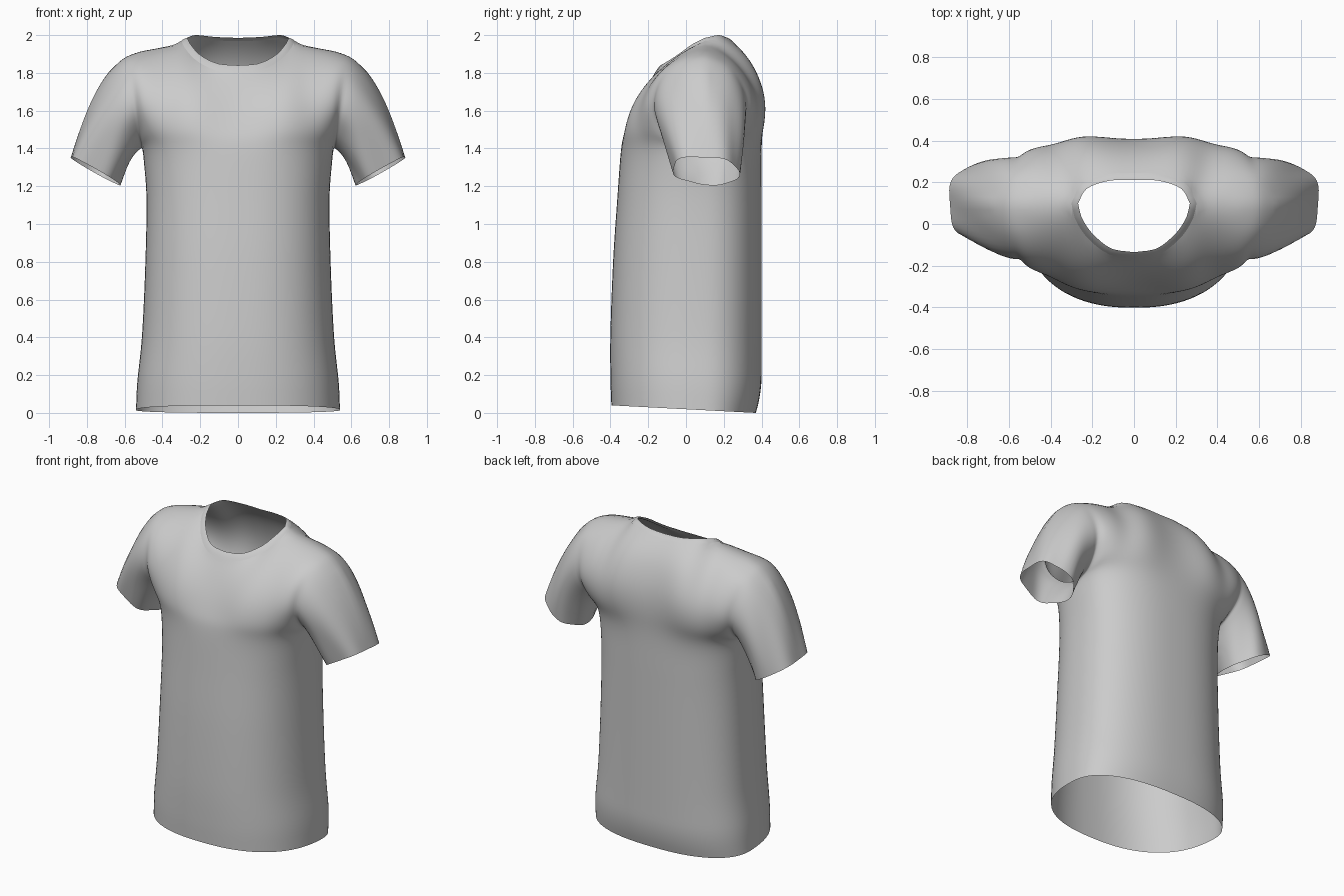
import bpy, bmesh, math
from mathutils import Vector

if "Cube" in bpy.data.objects:
    bpy.data.objects.remove(bpy.data.objects["Cube"])

N = 24  # segments across each half panel
H = N // 2


def curve(points, n):
    """Smooth curve through points, resampled to n equal-length segments."""
    p = [Vector(q) for q in points]
    p = [2 * p[0] - p[1]] + p + [2 * p[-1] - p[-2]]
    dense = []
    for i in range(1, len(p) - 2):
        a, b, c, d = p[i - 1:i + 3]
        for k in range(20):
            t = k / 20
            dense.append(0.5 * (2 * b + (c - a) * t + (2 * a - 5 * b + 4 * c - d) * t * t
                                + (3 * b - a - 3 * c + d) * t ** 3))
    dense.append(p[-2])
    dist = [0.0]
    for a, b in zip(dense, dense[1:]):
        dist.append(dist[-1] + (b - a).length)
    out, j = [], 0
    for k in range(n + 1):
        s = dist[-1] * k / n
        while j < len(dense) - 2 and dist[j + 1] < s:
            j += 1
        f = (s - dist[j]) / max(dist[j + 1] - dist[j], 1e-9)
        out.append(dense[j].lerp(dense[j + 1], min(f, 1)))
    return out


def coons(bottom, top, left, right):
    """Rows of points filling four boundary curves."""
    rows, m, n = [], len(left) - 1, len(bottom) - 1
    for j in range(m + 1):
        v = j / m
        w = v ** 1.3
        row = []
        for i in range(n + 1):
            u = i / n
            corner = (bottom[0].lerp(bottom[n], u)).lerp(top[0].lerp(top[n], u), w)
            row.append(bottom[i].lerp(top[i], w) + left[j].lerp(right[j], u) - corner)
        rows.append(row)
    return rows


def flip(v):
    return Vector((-v.x, v.y, v.z))


def relax(bm, steps, test):
    """Fair the chosen vertices (curvature flow, so the form does not shrink)."""
    edge = {v for e in bm.edges if e.is_boundary and max(w.co.x for w in e.verts) > .001
            for v in e.verts}
    near = {}
    for v in bm.verts:
        if v not in edge:
            others = [e.other_vert(v) for e in v.link_edges]
            mid = v.co.x < .001  # on the centre plane, add mirrored neighbours
            near[v] = [(o, False) for o in others] + \
                      [(o, True) for o in others if mid and o.co.x > .001]
    free = [v for v in near if test(v.co)]
    for _ in range(steps):
        lap = {v: sum((flip(o.co) if m else o.co for o, m in ns), Vector()) / len(ns) - v.co
               for v, ns in near.items()}
        for v in free:
            ls = [flip(lap[o]) if m else lap[o] for o, m in near[v] if o in lap]
            v.co -= .35 * (sum(ls, Vector()) / len(ls) - lap[v])


def build(name, grids, ref, relaxing=()):
    """Mesh the point grids, relax, face them away from ref, mirror across x."""
    bm = bmesh.new()
    for rows in grids:
        vs = [[bm.verts.new(p) for p in row] for row in rows]
        for r, s in zip(vs, vs[1:]):
            for i in range(len(r) - 1):
                bm.faces.new((r[i], r[i + 1], s[i + 1], s[i]))
    bmesh.ops.remove_doubles(bm, verts=bm.verts, dist=0.0005)
    for steps, test in relaxing:
        relax(bm, steps, test)
    bmesh.ops.recalc_face_normals(bm, faces=bm.faces)
    if sum(f.normal.dot(f.calc_center_median() - Vector(ref)) * f.calc_area() for f in bm.faces) < 0:
        bmesh.ops.reverse_faces(bm, faces=bm.faces)
    me = bpy.data.meshes.new(name)
    bm.to_mesh(me)
    bm.free()
    me.shade_smooth()
    ob = bpy.data.objects.new(name, me)
    bpy.context.collection.objects.link(ob)
    ob.modifiers.new("mirror", 'MIRROR').merge_threshold = 0.0005


def spow(v, e):
    return math.copysign(abs(v) ** e, v)


# Lower body: half sections (half width, front y, z) from hem to chest
SIDE_Y = 0.08
profile = curve([(.54, -.395, 0), (.533, -.4, .15), (.508, -.4, .4),
                 (.49, -.385, .8), (.485, -.362, 1.15), (.505, -.345, 1.4)], 36)
body_rows = []
for w, front, z in profile:
    back = .4 - .03 * max(0, 1 - z / .2) ** 2
    row = []
    for i in range(2 * N + 1):
        a = math.pi * (i / (2 * N) - .5)
        e = 2 / 2.4
        depth = SIDE_Y - front if i <= N else back - SIDE_Y
        y = SIDE_Y + depth * spow(math.sin(a), e)
        tilt = .04 * (back - y) / (back - front) * (1 - z / 1.4)
        row.append(Vector((w * max(math.cos(a), 0) ** e if 0 < i < 2 * N else 0, y, z + tilt)))
    body_rows.append(row)
chest_front = body_rows[-1][:N + 1]
chest_back = body_rows[-1][N:][::-1]

# Neck, shoulder, armhole and centre lines
neck_front = curve([(0, -.165, 1.8), (.12, -.145, 1.815), (.22, -.07, 1.865),
                    (.28, .02, 1.93), (.3, .1, 1.97)], H)
neck_back = curve([(0, .245, 1.968), (.13, .238, 1.972), (.25, .19, 1.98), (.3, .1, 1.97)], H)
shoulder = curve([(.3, .1, 1.97), (.42, .105, 1.942), (.52, .1, 1.917), (.59, .1, 1.89)], H)
arm_front = curve([(.505, .08, 1.4), (.515, -.06, 1.46), (.535, -.165, 1.6),
                   (.555, -.14, 1.76), (.575, -.03, 1.862), (.59, .1, 1.89)], N)
arm_back = curve([(.505, .08, 1.4), (.515, .21, 1.45), (.54, .31, 1.57),
                  (.56, .31, 1.7), (.58, .23, 1.83), (.59, .1, 1.89)], N)
mid_front = curve([(0, -.345, 1.4), (0, -.32, 1.48), (0, -.26, 1.61),
                   (0, -.2, 1.73), (0, -.165, 1.8)], N)
mid_back = curve([(0, .4, 1.4), (0, .4, 1.6), (0, .372, 1.75),
                  (0, .315, 1.88), (0, .245, 1.968)], N)
yoke_front = coons(chest_front, neck_front + shoulder[1:], mid_front, arm_front)
yoke_back = coons(chest_back, neck_back + shoulder[1:], mid_back, arm_back)

# Sleeves: armhole loop swept down to the cuff
armhole = arm_front[::-1] + arm_back[1:]
sleeve_rows = []
M = 20
for k in range(M + 1):
    t = k / M
    row = []
    for i, p in enumerate(armhole):
        a = 2 * math.pi * i / (2 * N)
        c, s = spow(math.cos(a), .85), spow(math.sin(a), .85)
        cuff = Vector((.757 + .13 * c, .105 - .175 * s, 1.282 + .073 * c + .012 * s))
        ctrl = p + Vector((.105 + .05 * math.cos(a), 0, -.06 - .03 * math.cos(a)))
        q = p * (1 - t) ** 2 + ctrl * 2 * t * (1 - t) + cuff * t * t
        ripple = .007 * t * math.sin(5 * a + 4 * t)
        row.append(q + Vector((.8 * c, -s, .5 * c)) * ripple)
    row[-1] = row[0].copy()
    sleeve_rows.append(row)

# Shirt: body, yokes and sleeves in one cloth, faired over the shoulders
build("shirt", [body_rows, yoke_front, yoke_back, sleeve_rows], (0, .05, 1),
      [(150, lambda c: c.z > 1.2 and c.x < .5), (12, lambda c: c.z > 1.3 and c.x < .68)])

# Collar band
inner_front = curve([(0, -.135, 1.84), (.11, -.117, 1.85), (.2, -.045, 1.895),
                     (.25, .03, 1.95), (.268, .1, 1.985)], H)
inner_back = curve([(0, .212, 1.985), (.12, .207, 1.99), (.225, .17, 2.0), (.268, .1, 1.985)], H)
outer = neck_front + neck_back[-2::-1]
inner = inner_front + inner_back[-2::-1]
collar_rows = [[o.lerp(i, t) + Vector((0, 0, .003 * math.sin(math.pi * t)))
                for o, i in zip(outer, inner)] for t in (0, .25, .5, .75, 1)]
build("collar", [collar_rows], (0, .05, 1.5))
